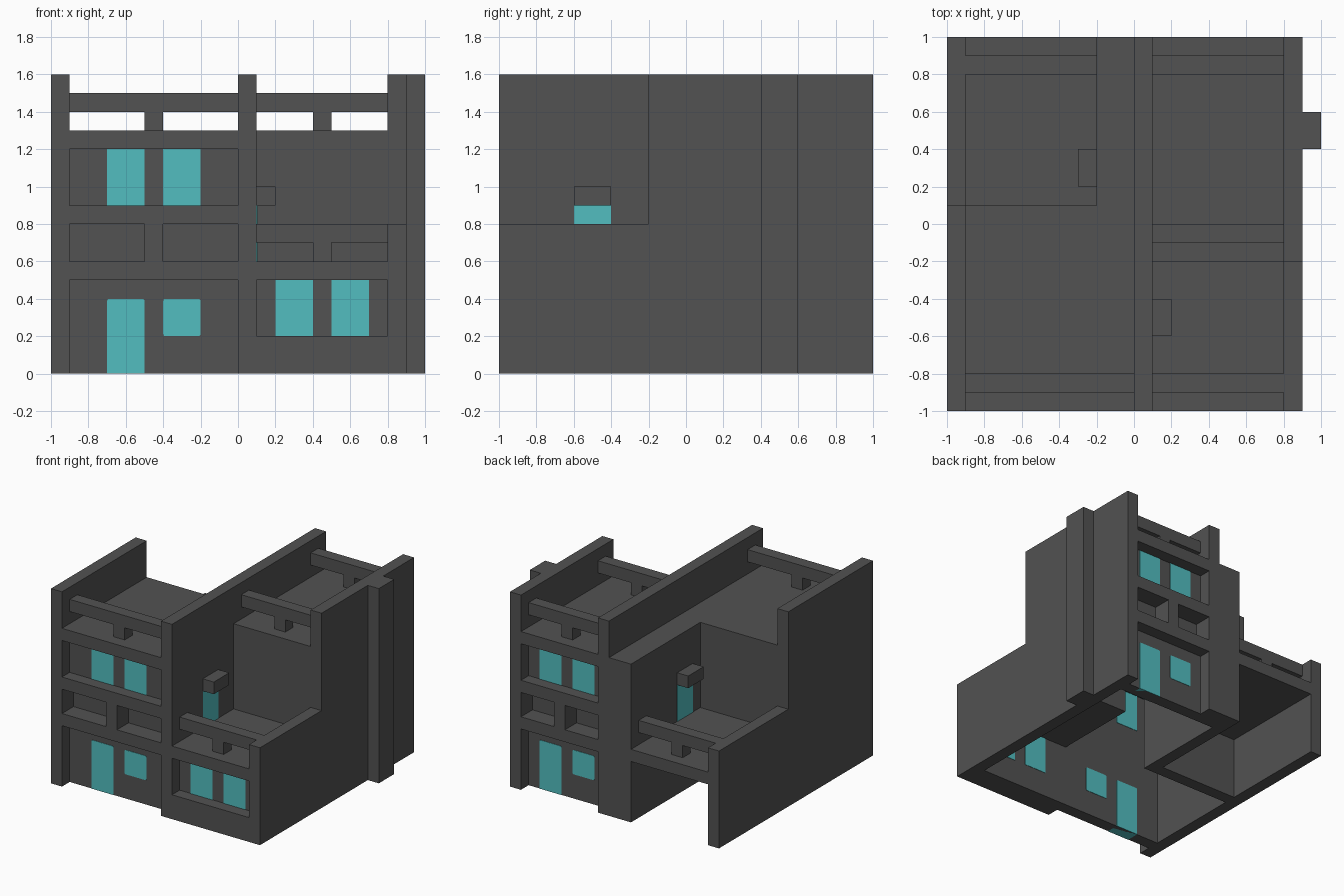
import bpy, bmesh

cube = bpy.data.objects.get("Cube")
if cube:
    bpy.data.objects.remove(cube, do_unlink=True)


def material(name, rgb):
    m = bpy.data.materials.new(name)
    m.use_nodes = True
    col = (*rgb, 1)
    m.diffuse_color = col
    m.node_tree.nodes["Principled BSDF"].inputs["Base Color"].default_value = col
    return m


GREY = material("dark grey", (0.084, 0.084, 0.084))
TEAL = material("teal", (0.084, 0.515, 0.527))


def build(name, boxes, mat=GREY, rounded=0.0):
    """One object from boxes given as (x0, x1, y0, y1, z0, z1)."""
    bm = bmesh.new()
    for x0, x1, y0, y1, z0, z1 in boxes:
        y0, y1 = sorted((y0, y1))
        vs = bmesh.ops.create_cube(bm, size=1)["verts"]
        for v in vs:
            v.co = (x1 if v.co.x > 0 else x0,
                    y1 if v.co.y > 0 else y0,
                    z1 if v.co.z > 0 else z0)
    if rounded:
        # round the corners seen from the front, but not on the ground
        edges = [e for e in bm.edges
                 if abs(e.verts[0].co.y - e.verts[1].co.y) > 0.01
                 and e.verts[0].co.z > 0.01]
        bmesh.ops.bevel(bm, geom=edges, offset=rounded, segments=3,
                        profile=0.5, affect='EDGES')
    me = bpy.data.meshes.new(name)
    bm.to_mesh(me)
    bm.free()
    me.materials.append(mat)
    ob = bpy.data.objects.new(name, me)
    bpy.context.collection.objects.link(ob)
    return ob


def railing(name, x0, x1, y0, floor):
    """Top rail on a single middle post."""
    mid = (x0 + x1) / 2
    build(name, [(x0, x1, y0, y0 + 0.1, floor + 0.1, floor + 0.2),
                 (mid - 0.05, mid + 0.05, y0, y0 + 0.1, floor, floor + 0.1)])


def tall_facade(side, s, x0, x1, door, window):
    """Three storeys of recessed wall between bands; s is the sign of y."""
    def y(depth):
        return s * (1 - depth)
    mid = (x0 + x1) / 2
    build(side + "_floor_bands",
          [(x0, x1, y(0), y(0.2), z, z + 0.1) for z in (0.5, 0.8, 1.2)])
    build(side + "_recessed_walls",
          [(x0, x1, y(d), y(0.2), z0, z1)
           for d, z0, z1 in ((0.1, 0, 0.5), (0.15, 0.6, 0.8), (0.1, 0.9, 1.2))])
    build(side + "_balcony_post", [(mid - 0.05, mid + 0.05, y(0), y(0.15), 0.6, 0.8)])
    glass = (y(0.097), y(0.203))
    build(side + "_door", [(*door, *glass, 0, 0.4)], TEAL, 0.012)
    build(side + "_ground_window", [(*window, *glass, 0.2, 0.4)], TEAL, 0.012)
    build(side + "_upper_windows",
          [(*span, *glass, 0.9, 1.2) for span in (door, window)], TEAL)


# Side walls, stepping down beside the terraces
build("right_side_wall", [(-1, -0.9, -1, 0.1, 0, 1.6), (-1, -0.9, 0.1, 1, 0, 0.8)])
build("left_side_wall", [(0.8, 0.9, -0.2, 1, 0, 1.6), (0.8, 0.9, -1, -0.2, 0, 0.8)])
build("chimney_pillar", [(0.9, 1, 0.4, 0.6, 0, 1.6)])

# Central dividing wall with its parapet and end piers
build("dividing_wall", [
    (0, 0.1, -1, 1, 1.2, 1.6),
    (0, 0.1, -1, -0.1, 0.5, 1.2),
    (0, 0.1, -1, -0.8, 0, 0.5),
    (0, 0.1, 0.8, 1, 0, 1.2),
])

# Walls around the open carport at the back
build("carport_walls", [
    (-0.2, 0, 0.8, 1, 0, 1.2),
    (-0.2, -0.1, 0, 0.8, 0, 1.2),
    (-0.9, -0.2, 0, 0.1, 0, 1.2),
])

# Roofs and terraces
build("roof_slabs", [
    (-0.9, 0, -1, 0.1, 1.2, 1.3),
    (-0.2, 0, 0.1, 1, 1.2, 1.3),
    (0.1, 0.8, -0.2, 1, 1.2, 1.3),
])
build("terrace_slabs", [
    (0, 0.8, -1, -0.1, 0.5, 0.6),
    (-0.9, -0.2, 0.1, 1, 0.5, 0.6),
])
build("terrace_back_wall", [(0.1, 0.8, -0.2, -0.1, 0.6, 1.2)])

# Tall facades at the front and the back
tall_facade("front", -1, -0.9, 0, (-0.7, -0.5), (-0.4, -0.2))
tall_facade("back", 1, 0.1, 0.8, (0.5, 0.7), (0.2, 0.4))

# Low front facade under the terrace
build("low_facade", [
    (0.1, 0.8, -1, -0.8, 0, 0.2),
    (0.1, 0.8, -0.9, -0.8, 0.2, 0.5),
])
build("low_facade_windows",
      [(x, x + 0.2, -0.903, -0.797, 0.2, 0.5) for x in (0.2, 0.5)], TEAL)

# Railings
railing("front_roof_railing", -0.9, 0, -0.9, 1.3)
railing("inner_roof_railing", 0.1, 0.8, -0.1, 1.3)
railing("back_roof_railing", 0.1, 0.8, 0.8, 1.3)
railing("front_terrace_railing", 0.1, 0.8, -0.9, 0.6)
railing("back_terrace_railing", -0.9, -0.2, 0.8, 0.6)

# Terrace doors with small canopies
build("front_terrace_door", [(-0.003, 0.103, -0.6, -0.4, 0.6, 0.9)], TEAL)
build("front_terrace_canopy", [(0.1, 0.2, -0.6, -0.4, 0.9, 1.0)])
build("back_terrace_door", [(-0.203, -0.097, 0.2, 0.4, 0.6, 0.9)], TEAL)
build("back_terrace_canopy", [(-0.3, -0.2, 0.2, 0.4, 0.9, 1.0)])
